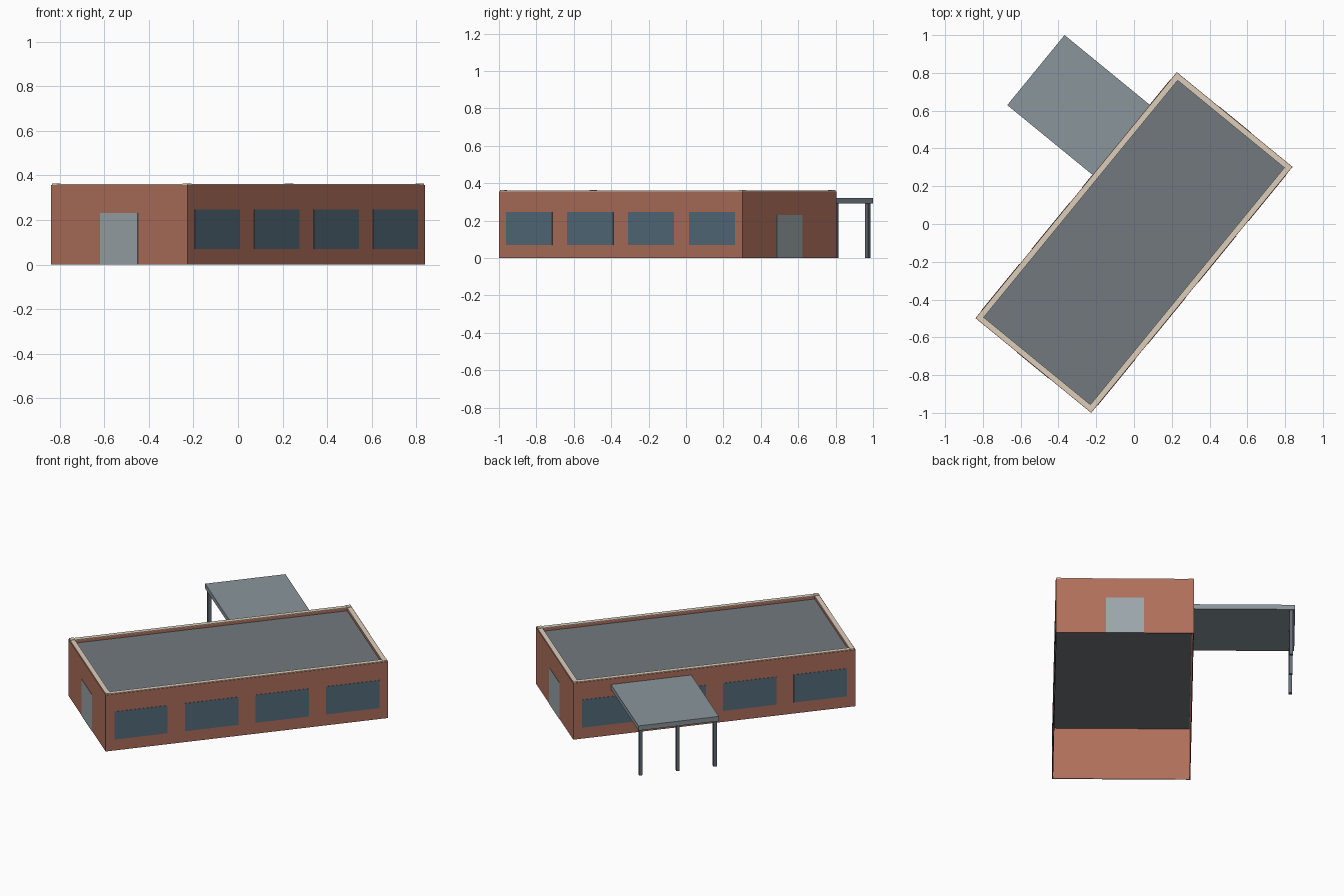
import bpy, bmesh, math
from mathutils import Matrix

if "Cube" in bpy.data.objects:
    bpy.data.objects.remove(bpy.data.objects["Cube"])

L, W = 1.683, 0.792           # building length and width
HL, HW = L / 2, W / 2
PLACE = Matrix.Translation((0, -0.098, 0)) @ Matrix.Rotation(math.radians(50.7), 4, 'Z')


def material(name, rgb):
    m = bpy.data.materials.new(name)
    m.diffuse_color = (*rgb, 1)
    m.use_nodes = True
    m.node_tree.nodes["Principled BSDF"].inputs["Base Color"].default_value = m.diffuse_color
    return m


brick = material("brick", (0.43, 0.16, 0.105))
trim = material("cream_trim", (0.72, 0.62, 0.50))
slate = material("slate", (0.17, 0.19, 0.21))
glass = material("glass", (0.09, 0.15, 0.20))
door_paint = material("door_paint", (0.33, 0.38, 0.40))
metal = material("metal", (0.25, 0.30, 0.33))
post_paint = material("post_paint", (0.13, 0.15, 0.18))


def boxes(name, ranges, mat):
    """One object from boxes given as (u0, u1, v0, v1, z0, z1) in building axes."""
    bm = bmesh.new()
    for u0, u1, v0, v1, z0, z1 in ranges:
        mtx = (Matrix.Translation(((u0 + u1) / 2, (v0 + v1) / 2, (z0 + z1) / 2))
               @ Matrix.Diagonal((u1 - u0, v1 - v0, z1 - z0, 1)))
        bmesh.ops.create_cube(bm, size=1, matrix=mtx)
    bm.transform(PLACE)
    me = bpy.data.meshes.new(name)
    bm.to_mesh(me)
    bm.free()
    me.materials.append(mat)
    ob = bpy.data.objects.new(name, me)
    bpy.context.collection.objects.link(ob)
    return ob


def ring(a, t, z0, z1):
    """Four boxes framing the plan, inset by a and t thick."""
    x, y = HL - a, HW - a
    return [(-x, x, -y, -y + t, z0, z1), (-x, x, y - t, y, z0, z1),
            (-x, -x + t, -y + t, y - t, z0, z1), (x - t, x, -y + t, y - t, z0, z1)]


# Open-bottomed shell, parapet, coping and recessed roof
boxes("walls", ring(0, 0.005, 0, 0.34), brick)
boxes("parapet", ring(0, 0.03, 0.34, 0.357), brick)
boxes("coping", ring(0.003, 0.028, 0.357, 0.361), trim)
boxes("roof", [(-HL + 0.004, HL - 0.004, -HW + 0.004, HW - 0.004, 0.333, 0.339)], slate)

# Small raised caps where the coping meets
c = 0.028
boxes("coping_corners",
      [(su * (HL - 0.017) - c / 2, su * (HL - 0.017) + c / 2,
        sv * (HW - 0.017) - c / 2, sv * (HW - 0.017) + c / 2, 0.357, 0.364)
       for su in (-1, 1) for sv in (-1, 1)], trim)

# Four windows on each long side, one door on each end
for side, s in (("front", -1), ("back", 1)):
    v0, v1 = sorted((s * (HW - 0.002), s * (HW + 0.002)))
    boxes(side + "_windows",
          [((i - 1.5) * L / 4 - 0.159, (i - 1.5) * L / 4 + 0.159, v0, v1, 0.07, 0.246)
           for i in range(4)], glass)
for side, s in (("left", -1), ("right", 1)):
    u0, u1 = sorted((s * (HL - 0.002), s * (HL + 0.002)))
    boxes(side + "_door", [(u0, u1, -0.109, 0.109, 0, 0.231)], door_paint)

# Canopy on three posts at the back
boxes("canopy", [(0.138, 0.617, HW, 0.980, 0.291, 0.321)], metal)
boxes("canopy_posts",
      [(u - 0.01, u + 0.01, 0.947, 0.967, 0, 0.291) for u in (0.156, 0.3775, 0.599)],
      post_paint)
